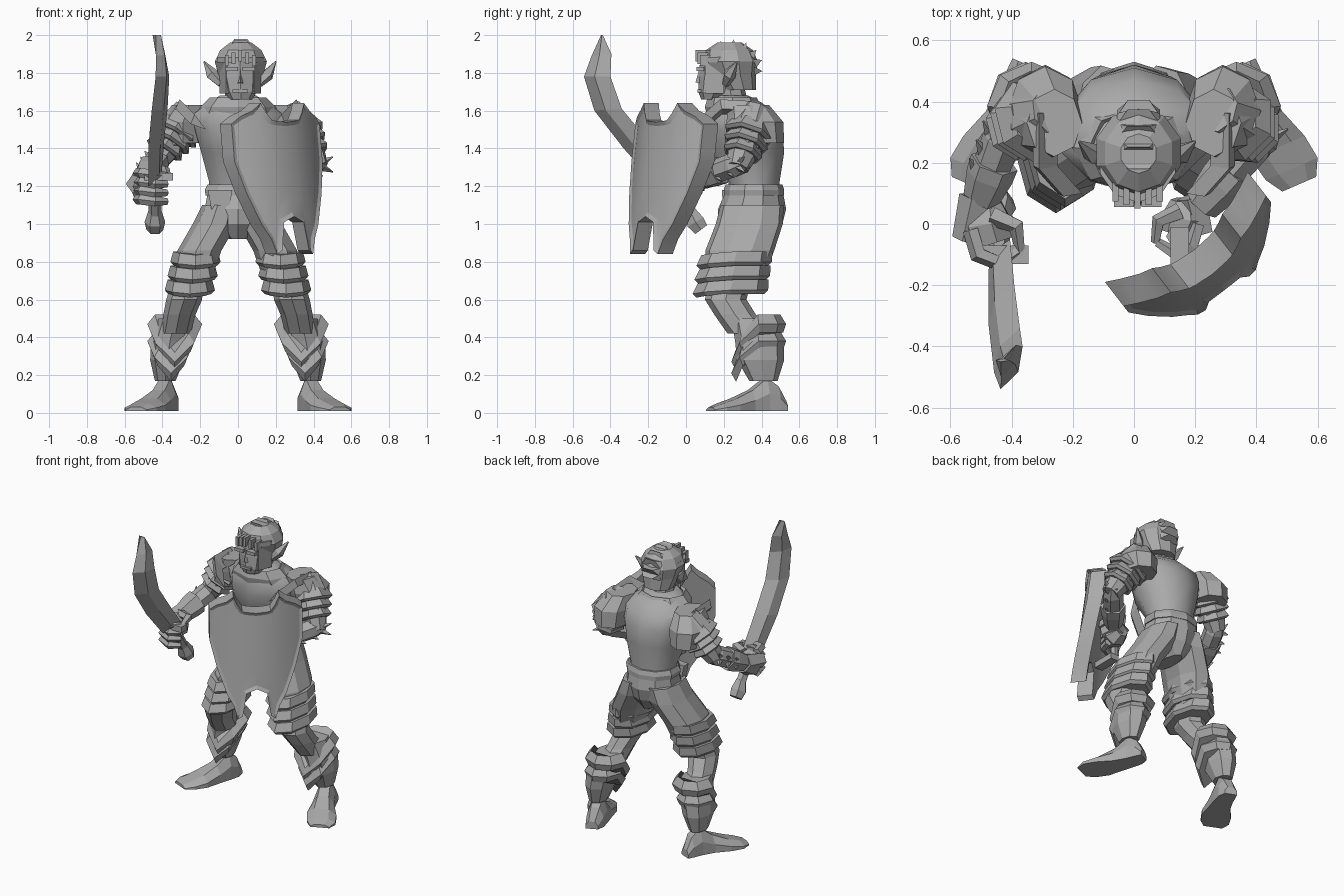
import bpy, bmesh, math
from mathutils import Vector

if "Cube" in bpy.data.objects:
    bpy.data.objects.remove(bpy.data.objects["Cube"])

grey = bpy.data.materials.new("plain grey")
grey.diffuse_color = (0.4, 0.4, 0.4, 1)
grey.use_nodes = True
grey.node_tree.nodes["Principled BSDF"].inputs["Base Color"].default_value = grey.diffuse_color


def smooth_by(ob, angle):
    bpy.context.view_layer.objects.active = ob
    ob.select_set(True)
    bpy.ops.object.shade_smooth_by_angle(angle=math.radians(angle))
    ob.select_set(False)


def mesh(name, verts, faces, smooth=0):
    me = bpy.data.meshes.new(name)
    me.from_pydata([tuple(v) for v in verts], [], faces)
    bm = bmesh.new()
    bm.from_mesh(me)
    bmesh.ops.recalc_face_normals(bm, faces=bm.faces)
    bm.to_mesh(me)
    bm.free()
    me.materials.append(grey)
    ob = bpy.data.objects.new(name, me)
    bpy.context.collection.objects.link(ob)
    if smooth:
        smooth_by(ob, smooth)
    return ob


def skin(name, rings, smooth=0):
    n = len(rings[0])
    faces = [tuple(range(n)), tuple((len(rings) - 1) * n + i for i in range(n))]
    for r in range(len(rings) - 1):
        for i in range(n):
            j = (i + 1) % n
            faces.append((r * n + i, r * n + j, r * n + n + j, r * n + n + i))
    return mesh(name, [v for ring in rings for v in ring], faces, smooth)


# stack of level ovals: (x, y, z, rx, ry), the front edge may dip downwards
def stack(name, rows, n=8, dip=0, smooth=0):
    rings = []
    for x, y, z, rx, ry in rows:
        ring = []
        for i in range(n):
            a = math.tau * (i + 0.5 * (n % 4 != 0)) / n
            f = max(0, -math.sin(a)) ** 2
            ring.append((x + rx * math.cos(a), y + ry * math.sin(a), z - dip * f))
        rings.append(ring)
    return skin(name, rings, smooth)


# tube along a path: (x, y, z, radius)
def limb(name, rows, n=7, smooth=0):
    pts = [Vector(r[:3]) for r in rows]
    rings = []
    for k, p in enumerate(pts):
        d = (pts[min(k + 1, len(pts) - 1)] - pts[max(k - 1, 0)]).normalized()
        u = d.cross(Vector((0, 0, 1)) if abs(d.z) < 0.9 else Vector((0, 1, 0))).normalized()
        v = d.cross(u)
        rings.append([p + rows[k][3] * (u * math.cos(math.tau * i / n) + v * math.sin(math.tau * i / n))
                      for i in range(n)])
    return skin(name, rings, smooth)


def box(name, c, s):
    x, y, z = c
    a, b, h = (k / 2 for k in s)
    return skin(name, [[(x - a, y - b, z + e), (x + a, y - b, z + e), (x + a, y + b, z + e),
                        (x - a, y + b, z + e)] for e in (-h, h)])


# torso, belt, pelvis and collar
stack("torso", [(0, .36, 1.1, .17, .15), (0, .36, 1.22, .16, .135), (0, .32, 1.38, .205, .2),
                (0, .305, 1.5, .24, .205), (0, .29, 1.58, .25, .18), (0, .265, 1.64, .17, .14),
                (0, .24, 1.68, .1, .09)], 10, smooth=40)
stack("belt", [(0, .36, 1.15, .18, .16), (0, .36, 1.18, .185, .16), (0, .36, 1.21, .17, .15)], 10)
stack("pelvis", [(0, .34, .92, .05, .12), (0, .34, 1.0, .15, .17), (0, .35, 1.08, .185, .18),
                 (0, .36, 1.16, .17, .155)], 10)
stack("collar", [(0, .27, 1.58, .22, .16), (0, .25, 1.62, .2, .15), (0, .245, 1.67, .15, .13),
                 (0, .245, 1.64, .12, .1)], 8)
skin("belt_flap", [[(-.13, .2, 1.02), (-.06, .2, 1.0), (-.06, .26, 1.0), (-.13, .26, 1.02)],
                   [(-.16, .2, 1.18), (-.03, .19, 1.18), (-.03, .25, 1.18), (-.16, .25, 1.18)]])

# head
stack("neck", [(.01, .26, 1.6, .08, .08), (.01, .22, 1.76, .08, .08)], 8)
stack("face", [(.015, .135, 1.66, .06, .055), (.015, .15, 1.70, .085, .085), (.01, .18, 1.78, .1, .115),
               (.01, .2, 1.86, .1, .125)], 8)
stack("helmet", [(.015, .28, 1.71, .1, .09), (.015, .25, 1.79, .125, .12), (.015, .235, 1.86, .145, .145),
                 (.015, .23, 1.92, .115, .125), (.015, .23, 1.96, .06, .065)], 10)
skin("nose", [[(-.015, .09, 1.74), (.04, .09, 1.74), (.012, .05, 1.75)],
              [(0, .1, 1.82), (.025, .1, 1.82), (.012, .07, 1.82)]])
box("mouth_ridge", (.012, .075, 1.705), (.08, .03, .016))
for s in (-1, 1):
    box("brow", (.012 + s * .045, .075, 1.82), (.065, .04, .022))
    skin("cheek_guard", [[(.012 + s * a, y, z) for y, a in ((.1, .075), (.2, .11), (.2, .09), (.11, .06))]
                         for z in (1.69, 1.86)])
    limb("ear", [(.01 + s * .1, .21, 1.74, .02), (.01 + s * .145, .23, 1.79, .035),
                 (.01 + s * .19, .27, 1.86, .004)], 5)
# raised visor, arched over the brow
stack("visor_band", [(.012, .21, 1.855, .13, .14), (.012, .21, 1.885, .13, .14)], 10)
for k in range(-2, 3):
    box("visor_bar", (.012 + k * .036, .085 + abs(k) * .012, 1.89 - abs(k) * .012), (.02, .07, .06))
# ridged crest plates running over the crown
for k in range(6):
    a = math.radians(105 - k * 24)
    c = Vector((.015, .235 + .13 * math.cos(a), 1.835 + .1 * math.sin(a)))
    d = Vector((0, math.cos(a + .25), math.sin(a + .25)))
    t = Vector((0, -d.z, d.y)) * .024
    w = Vector((.07, 0, 0))
    skin("crest_plate", [[c - w - t, c + w - t, c + w + t, c - w + t],
                         [c + d * .04 - w * .5, c + d * .04 + w * .5,
                          c + d * .045 + w * .5, c + d * .045 - w * .5]])

# legs, same on both sides
for s in (-1, 1):
    stack("thigh", [(s * .09, .35, 1.1, .1, .17), (s * .12, .335, 1.0, .12, .18),
                    (s * .2, .285, .86, .12, .185), (s * .24, .25, .68, .095, .15)], 9)
    for k in range(3):
        x, z = s * (.225 + .015 * k), .83 - .075 * k
        stack("thigh_band", [(x, .27 - .01 * k, z + .025, .118, .188), (x, .255 - .01 * k, z - .03, .133, .2),
                             (x, .255 - .01 * k, z - .05, .115, .18)], 8, .02)
    stack("knee", [(s * .27, .23, .68, .085, .11), (s * .285, .21, .6, .095, .11),
                   (s * .31, .26, .52, .085, .11), (s * .33, .34, .42, .08, .12)], 8)
    stack("calf", [(s * .33, .36, .5, .09, .12), (s * .36, .39, .38, .1, .13), (s * .375, .395, .28, .09, .125),
                   (s * .385, .41, .17, .055, .075)], 8)
    for k in range(2):
        x, z = s * (.335 + .02 * k), .51 - .09 * k
        r = .02 * k
        stack("greave_plate", [(x, .38, z + .01, .105 - r, .12), (x, .385, z - .04, .145 - r, .145),
                               (x, .39, z - .085, .12 - r, .125)], 8, .2 - .03 * k)
    # foot, lofted from heel to toe
    rows = ((.36, .525, .04, .06), (.365, .48, .055, .14), (.385, .42, .06, .185), (.42, .34, .07, .12),
            (.47, .25, .095, .075), (.515, .18, .092, .05), (.54, .13, .06, .03))
    d = Vector((.92, .4, 0))
    skin("foot", [[(s * (x + d.x * w * u), y + d.y * w * u, .01 if v == 0 else h * v)
                   for u, v in ((-1, 0), (1, 0), (1, .55), (.5, 1), (-.5, 1), (-1, .55))]
                  for x, y, w, h in rows])


# arms: shoulder plate, banded sleeve, forearm and spiked cuff
def arm(shoulder, elbow, wrist):
    S, E, W = Vector(shoulder), Vector(elbow), Vector(wrist)
    at = lambda p, q, t, r: (*p.lerp(q, t), r)
    side = 1 if S.x > 0 else -1
    limb("upper_arm", [at(S, E, -.2, .08), at(S, E, .2, .11), at(S, E, .7, .085), at(S, E, 1.1, .06)], 8)
    stack("shoulder_plate", [(S.x, .38, 1.43, .11, .14), (S.x, .365, 1.54, .125, .15),
                             (S.x - side * .03, .33, 1.63, .09, .11)], 8)
    # flared collar wing on the shoulder
    skin("shoulder_wing", [[(side * x, y, z), (side * (x + .02), y + .01, z - .05),
                            (side * (x - .06), y + .01, z - .08)]
                           for x, y, z in ((.23, .09, 1.58), (.31, .18, 1.66), (.31, .36, 1.65))])
    for k in range(3):
        t = .25 + .2 * k
        r = .138 - .014 * k
        limb("sleeve_band", [at(S, E, t - .1, r - .03), at(S, E, t + .12, r), at(S, E, t + .17, r - .02)], 7)
    limb("forearm", [at(E, W, -.15, .045), at(E, W, .1, .068), at(E, W, .5, .065), at(E, W, 1, .05)], 7)
    limb("cuff", [at(E, W, .45, .08), at(E, W, .65, .078), at(E, W, 1, .06)], 6)
    out = Vector((side, .2, 0))
    for k in range(3):
        b = E.lerp(W, .1 + .28 * k)
        for h in (-.05, .03):
            tip = b + out * .08 + (E - W).normalized() * .05 + Vector((0, 0, h))
            limb("arm_spike", [(*(b + out * .03), .03), (*tip, .003)], 4)


arm((-.29, .36, 1.56), (-.42, .3, 1.345), (-.5, .08, 1.235))
arm((.29, .36, 1.56), (.41, .28, 1.32), (.22, .06, 1.24))


# hands wrapped round a grip
def hand(c, side, f):
    at = lambda x, y, z, r: (c[0] + side * x * f, c[1] + y * f, c[2] + z * f, r * f)
    limb("palm", [at(.04, .09, .01, .05), at(.04, .03, 0, .08), at(.02, -.03, 0, .065)], 7)
    for k in range(4):
        h = .06 - .04 * k
        limb("finger", [at(.08, .01, h, .024), at(.06, -.06, h, .026),
                        at(0, -.085, h - .01, .024), at(-.055, -.05, h - .01, .016)], 5)
    limb("thumb", [at(.02, .05, .06, .03), at(-.05, .02, .07, .025), at(-.06, -.05, .05, .015)], 5)
    limb("back_plate", [at(.06, .1, .03, .055), at(.09, -.02, .01, .045)], 5)


hand((-.44, -.03, 1.2), -1, 1.15)
hand((.13, -.01, 1.2), 1, 1)

# curved sword: diamond sections from grip to tip
limb("pommel", [(-.44, .08, .97, .045), (-.44, .05, 1.01, .055), (-.44, .02, 1.07, .035)], 6)
limb("grip", [(-.44, .04, 1.03, .035), (-.44, -.1, 1.24, .035)], 6)
box("guard", (-.42, -.1, 1.25), (.15, .06, .04))
blade = ((-.44, -.15, 1.2, -.05, 1.26, .035), (-.433, -.33, 1.4, -.2, 1.44, .042),
         (-.415, -.485, 1.6, -.34, 1.61, .042), (-.4, -.54, 1.78, -.4, 1.78, .036),
         (-.41, -.5, 1.89, -.395, 1.9, .024), (-.43, -.45, 2.0, -.44, 2.0, .005))
skin("blade", [[(x - w, y, z), (x - .022, y * .4 + b * .6, (z + c) / 2),
                (x + w, b, c), (x + .022, y * .6 + b * .4, (z + c) / 2)] for x, y, z, b, c, w in blade])

# curved shield leaning back: columns of (offset, top, bottom), mirrored about the middle
half = ((.295, 1.53, 1.33), (.25, 1.57, 1.16), (.19, 1.6, 1.0), (.145, 1.64, .92), (.12, 1.59, .84),
        (.09, 1.55, .86), (.065, 1.545, 1.01))
cols = [(-s, t, b) for s, t, b in half] + [(0, 1.54, 1.04)] + [(s, t, b) for s, t, b in reversed(half)]
along, out = Vector((.79, .61, 0)), Vector((.61, -.79, 0))
verts = []
for s, t, b in cols:
    p = Vector((.235, -.135, 0)) + along * s + out * (.1 * (1 - (s / .3) ** 2))
    for k in range(5):
        z = b + (t - b) * k / 4
        verts.append(p + Vector((0, 0, z)) - out * .13 * (z - 1.05))
faces = [(c * 5 + k, c * 5 + 5 + k, c * 5 + 6 + k, c * 5 + 1 + k) for c in range(len(cols) - 1) for k in range(4)]
shield = mesh("shield", verts, faces)
bm = bmesh.new()
bm.from_mesh(shield.data)
bm.normal_update()
if sum((f.normal for f in bm.faces), Vector()).dot(out) < 0:
    bmesh.ops.reverse_faces(bm, faces=bm.faces)
# back sheet and side walls, then a sunken panel inside the rim
front = bm.faces[:]
back = bmesh.ops.duplicate(bm, geom=bm.verts[:] + bm.edges[:] + front)["geom"]
for v in back:
    if isinstance(v, bmesh.types.BMVert):
        v.co -= out * .1
bmesh.ops.reverse_faces(bm, faces=[f for f in back if isinstance(f, bmesh.types.BMFace)])
bmesh.ops.bridge_loops(bm, edges=[e for e in bm.edges if e.is_boundary])
bmesh.ops.inset_region(bm, faces=front, thickness=.022, depth=0, use_even_offset=False)
for v in {v for f in front for v in f.verts}:
    v.co -= out * .012
bmesh.ops.recalc_face_normals(bm, faces=bm.faces)
bm.to_mesh(shield.data)
bm.free()
smooth_by(shield, 25)
limb("shield_handle", [(.13, -.04, 1.06, .025), (.13, -.04, 1.34, .025)], 6)
for z in (1.06, 1.34):
    box("handle_mount", (.15, -.09, z), (.06, .16, .04))
